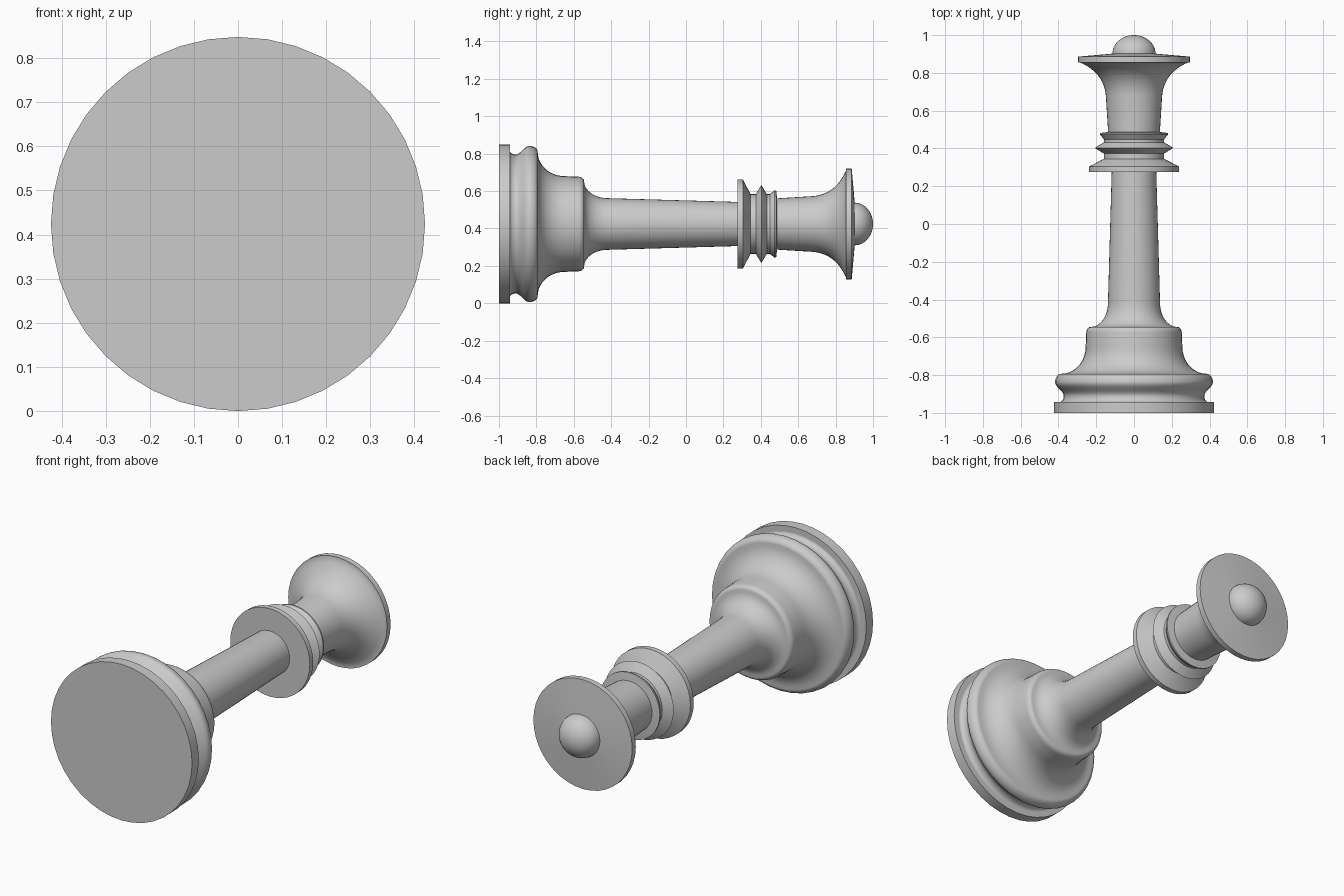
import bpy
import bmesh
from math import pi, cos, sin, radians
from mathutils import Vector, Matrix

SEGMENTS = 40
AXIS_HEIGHT = 0.424

old = bpy.data.objects.get("Cube")
if old:
    bpy.data.objects.remove(old)

grey = bpy.data.materials.new("light grey")
grey.use_nodes = True
colour = (0.6, 0.6, 0.6, 1)
grey.diffuse_color = colour
grey.node_tree.nodes["Principled BSDF"].inputs["Base Color"].default_value = colour


# Profile points are (position along the axis, radius)
def arc(a, corner, b, n=10):
    """Quarter ellipse from a to b, tangent to the lines through corner."""
    a, c, b = Vector(a), Vector(corner), Vector(b)
    o = a + b - c
    return [o + (a - o) * cos(i / n * pi / 2) + (b - o) * sin(i / n * pi / 2)
            for i in range(n + 1)]


def ease(a, b, n=10):
    """S-shaped transition, level at both ends."""
    return [(a[0] + (b[0] - a[0]) * i / n,
             a[1] + (b[1] - a[1]) * (1 - cos(pi * i / n)) / 2)
            for i in range(n + 1)]


def flare(a, c, b, n=12):
    """Quadratic curve from a to b, pulled towards c."""
    a, c, b = Vector(a), Vector(c), Vector(b)
    return [a.lerp(c, i / n).lerp(c.lerp(b, i / n), i / n) for i in range(n + 1)]


def lathe(name, profile):
    """Turn a profile around the lying axis."""
    bm = bmesh.new()
    verts = [bm.verts.new((0, y, r)) for y, r in profile]
    edges = [bm.edges.new(pair) for pair in zip(verts, verts[1:])]
    bmesh.ops.spin(bm, geom=verts + edges, cent=(0, 0, 0), axis=(0, 1, 0),
                   angle=2 * pi, steps=SEGMENTS)
    bmesh.ops.remove_doubles(bm, verts=bm.verts, dist=0.0002)
    bmesh.ops.recalc_face_normals(bm, faces=bm.faces)
    bmesh.ops.transform(bm, matrix=Matrix.Translation((0, 0, AXIS_HEIGHT)),
                        verts=bm.verts)
    mesh = bpy.data.meshes.new(name)
    bm.to_mesh(mesh)
    bm.free()
    mesh.materials.append(grey)
    obj = bpy.data.objects.new(name, mesh)
    bpy.context.collection.objects.link(obj)
    bpy.ops.object.select_all(action="DESELECT")
    obj.select_set(True)
    bpy.context.view_layer.objects.active = obj
    bpy.ops.object.shade_smooth_by_angle(angle=radians(30))
    return obj


# Flat plinth disc
lathe("plinth", [(-1, 0), (-1, 0.424), (-0.942, 0.424), (-0.942, 0.392)])

# Groove, rounded bulge, stepped foot and sweep into the shaft
lathe("foot",
      arc((-0.942, 0.392), (-0.942, 0.372), (-0.91, 0.372), 6)
      + ease((-0.91, 0.372), (-0.838, 0.418))
      + arc((-0.838, 0.418), (-0.793, 0.418), (-0.793, 0.385))
      + arc((-0.793, 0.385), (-0.793, 0.256), (-0.65, 0.256))
      + arc((-0.575, 0.253), (-0.545, 0.253), (-0.545, 0.23), 6)
      + arc((-0.545, 0.23), (-0.545, 0.138), (-0.42, 0.138)))

# Tapered shaft
lathe("shaft", [(-0.42, 0.138), (0.275, 0.118)])

# Collar disc and two sharp rings
lathe("collar", [(0.275, 0.118), (0.275, 0.239), (0.304, 0.239),
                 (0.345, 0.16), (0.373, 0.16), (0.403, 0.208),
                 (0.432, 0.16), (0.448, 0.16), (0.474, 0.18),
                 (0.482, 0.18), (0.487, 0.137)])

# Flared crown with a shallow conical top
lathe("crown", [(0.487, 0.137)]
      + flare((0.68, 0.149), (0.80, 0.16), (0.855, 0.285))
      + [(0.855, 0.297), (0.886, 0.297), (0.902, 0.114)])

# Domed finial
lathe("finial", arc((0.902, 0.114), (1, 0.114), (1, 0), 12))
